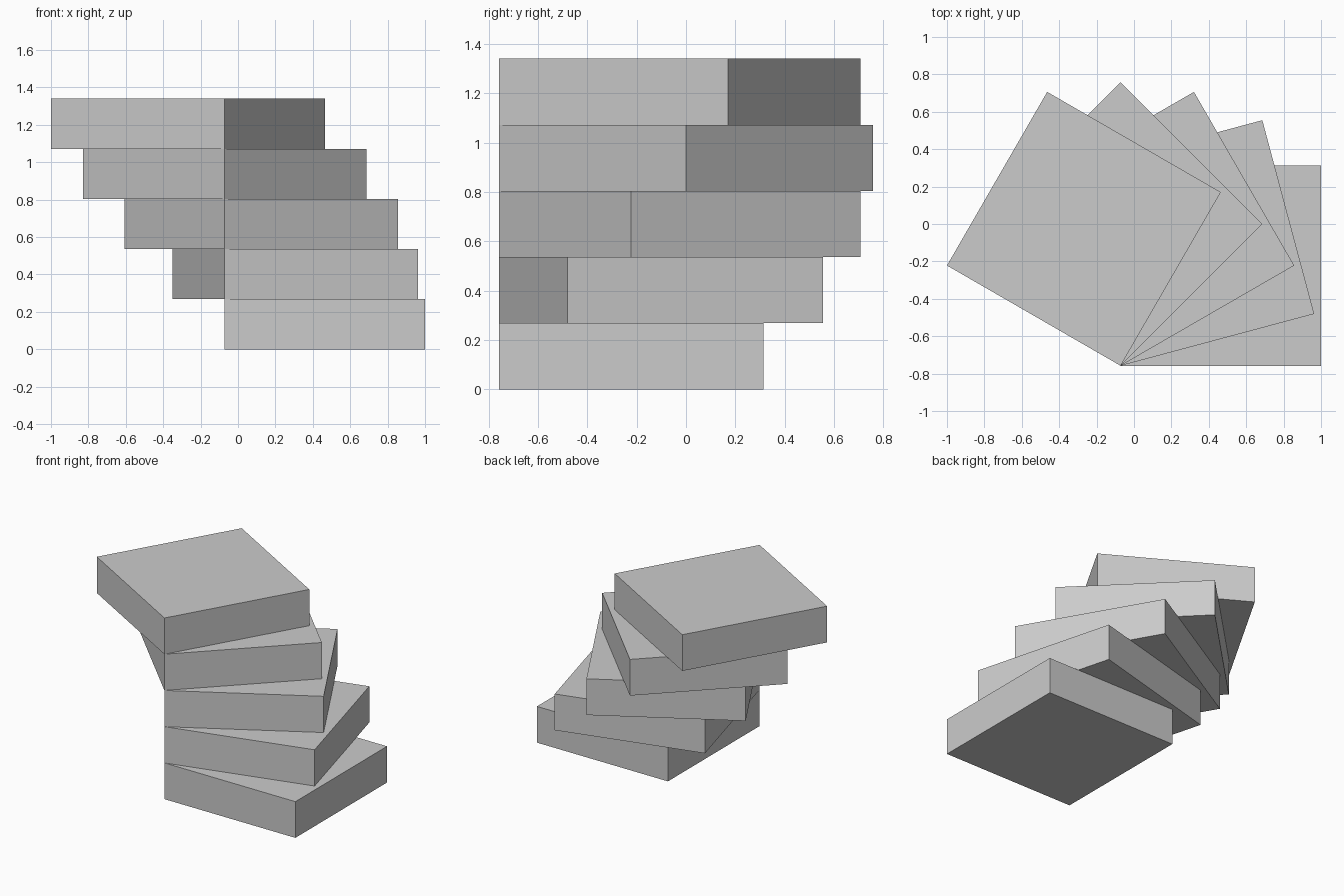
import bpy
import bmesh
from math import radians, sin, sqrt
from mathutils import Matrix

cube = bpy.data.objects.get("Cube")
if cube:
    bpy.data.objects.remove(cube, do_unlink=True)

COUNT = 5
STEP = radians(15)
SIDE = 2 / (1 + sin(radians(60)))    # whole fan spans 2 units in x
THICK = SIDE / 4
PIVOT_X = 1 - SIDE
PIVOT_Y = -SIDE * sqrt(2) / 2

# Plain grey for every slab
grey = bpy.data.materials.new("light_grey")
colour = (0.6, 0.6, 0.6, 1)
grey.use_nodes = True
grey.diffuse_color = colour
grey.node_tree.nodes["Principled BSDF"].inputs["Base Color"].default_value = colour


def add_slab(name, level):
    """Square slab whose origin is the shared corner it turns about."""
    bm = bmesh.new()
    bmesh.ops.create_cube(bm, size=1)
    bmesh.ops.translate(bm, verts=bm.verts, vec=(0.5, 0.5, 0.5))
    bmesh.ops.scale(bm, verts=bm.verts, vec=(SIDE, SIDE, THICK))
    mesh = bpy.data.meshes.new(name)
    bm.to_mesh(mesh)
    bm.free()
    mesh.materials.append(grey)
    slab = bpy.data.objects.new(name, mesh)
    slab.matrix_world = (Matrix.Translation((PIVOT_X, PIVOT_Y, level * THICK))
                         @ Matrix.Rotation(level * STEP, 4, "Z"))
    bpy.context.collection.objects.link(slab)


# Stack of slabs, each turned a little further about the common corner
for level in range(COUNT):
    add_slab(f"slab_{level + 1}", level)
